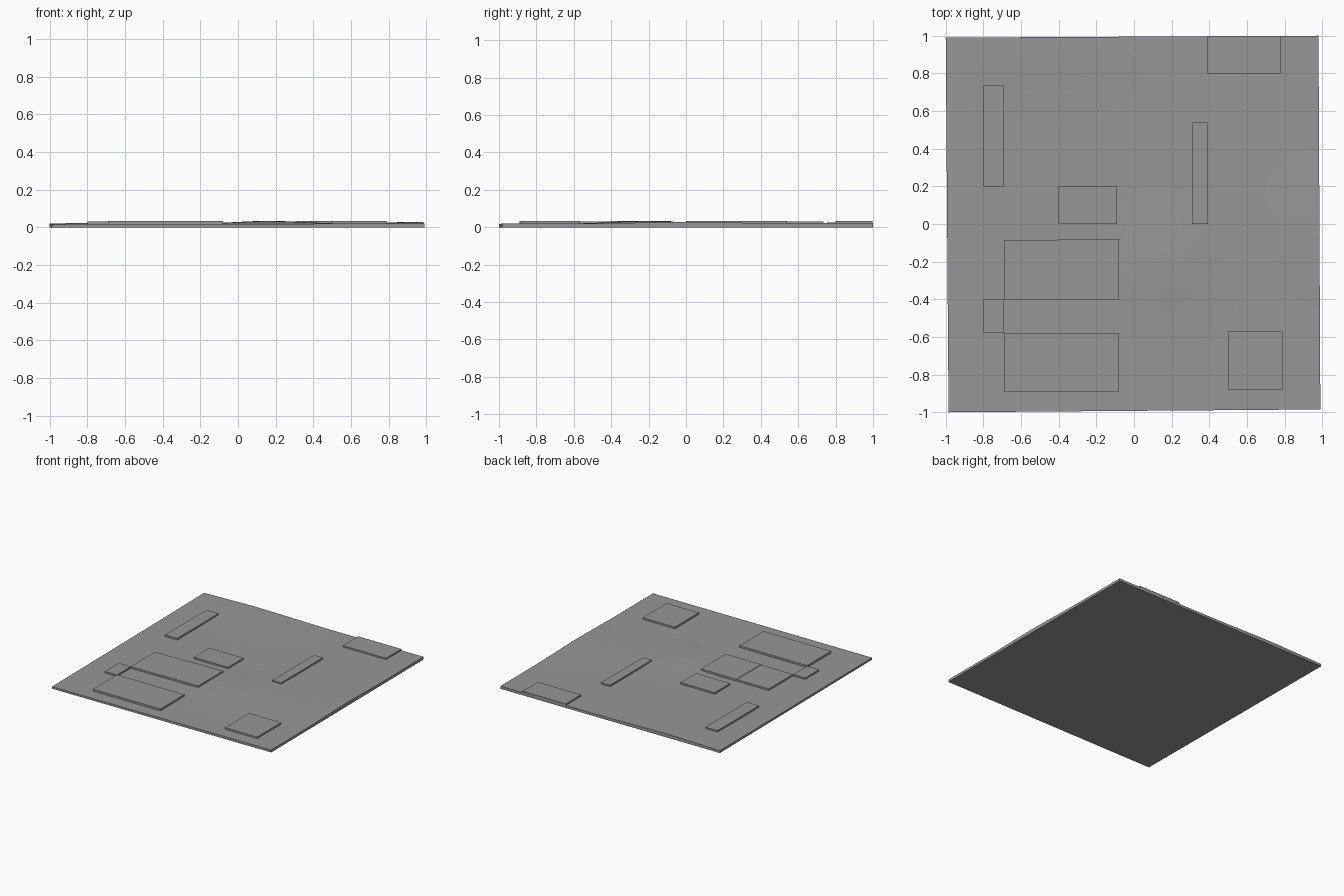
import bpy, bmesh, math

if "Cube" in bpy.data.objects:
    bpy.data.objects.remove(bpy.data.objects["Cube"])

# Dark grey used by every part
grey = bpy.data.materials.new("dark_grey")
grey.diffuse_color = (0.31, 0.31, 0.31, 1)
grey.use_nodes = True
grey.node_tree.nodes["Principled BSDF"].inputs["Base Color"].default_value = grey.diffuse_color

def add_object(name, bm):
    bmesh.ops.recalc_face_normals(bm, faces=bm.faces)
    me = bpy.data.meshes.new(name)
    bm.to_mesh(me)
    bm.free()
    me.materials.append(grey)
    ob = bpy.data.objects.new(name, me)
    bpy.context.collection.objects.link(ob)
    return ob

def bump(x, y, cx, cy, rx, ry):
    return math.exp(-((x - cx) / rx) ** 2 - ((y - cy) / ry) ** 2)

def ground(x, y):
    z = 0.019 + 0.002 * x + 0.001 * y
    z += 0.015 * bump(x, y, 0.16, -0.22, 0.24, 0.25)   # centre hill
    z += 0.010 * bump(x, y, -0.5, 0.95, 0.4, 0.25)     # back hill
    z += 0.008 * bump(x, y, 1.0, 0.0, 0.3, 0.3)        # right edge hill
    return z

# Terrain slab: gently rolling top, vertical sides, flat bottom
N = 40
corners = [(-0.985, -1.0), (0.99, -0.985), (0.98, 1.0), (-1.0, 0.99)]

def plan(i, j):
    u, v = i / N, j / N
    w = [(1 - u) * (1 - v), u * (1 - v), u * v, (1 - u) * v]
    return [sum(a * c[k] for a, c in zip(w, corners)) for k in (0, 1)]

bm = bmesh.new()
top = [[bm.verts.new((*plan(i, j), ground(*plan(i, j)))) for j in range(N + 1)]
       for i in range(N + 1)]
for i in range(N):
    for j in range(N):
        bm.faces.new((top[i][j], top[i + 1][j], top[i + 1][j + 1], top[i][j + 1]))
rim = ([top[i][0] for i in range(N)] + [top[N][j] for j in range(N)]
       + [top[i][N] for i in range(N, 0, -1)] + [top[0][j] for j in range(N, 0, -1)])
foot = [bm.verts.new((v.co.x, v.co.y, 0)) for v in rim]
for k in range(len(rim)):
    n = (k + 1) % len(rim)
    bm.faces.new((rim[k], foot[k], foot[n], rim[n]))
bm.faces.new(foot[::-1])
terrain = add_object("terrain_slab", bm)
bpy.context.view_layer.objects.active = terrain
terrain.select_set(True)
bpy.ops.object.shade_smooth_by_angle(angle=math.radians(30))

# Low building blocks: x0, x1, y0, y1, top height
blocks = {
    "back_block": (0.39, 0.78, 0.80, 0.998, 0.033),
    "right_bar": (0.31, 0.39, 0.0, 0.54, 0.033),
    "left_bar": (-0.80, -0.69, 0.20, 0.735, 0.032),
    "middle_block": (-0.40, -0.09, 0.0, 0.20, 0.032),
    "centre_block": (-0.40, -0.08, -0.40, -0.08, 0.034),
    "centre_left_block": (-0.69, -0.40, -0.40, -0.085, 0.031),
    "small_left_block": (-0.80, -0.69, -0.58, -0.40, 0.030),
    "front_left_block": (-0.69, -0.08, -0.89, -0.58, 0.033),
    "front_right_block": (0.50, 0.79, -0.88, -0.57, 0.033),
}
for name, (x0, x1, y0, y1, h) in blocks.items():
    base = min(ground(x, y) for x in (x0, x1) for y in (y0, y1)) - 0.002
    bm = bmesh.new()
    bmesh.ops.create_cube(bm, size=1)
    for v in bm.verts:
        v.co = (x0 if v.co.x < 0 else x1, y0 if v.co.y < 0 else y1,
                base if v.co.z < 0 else h)
    add_object(name, bm)
